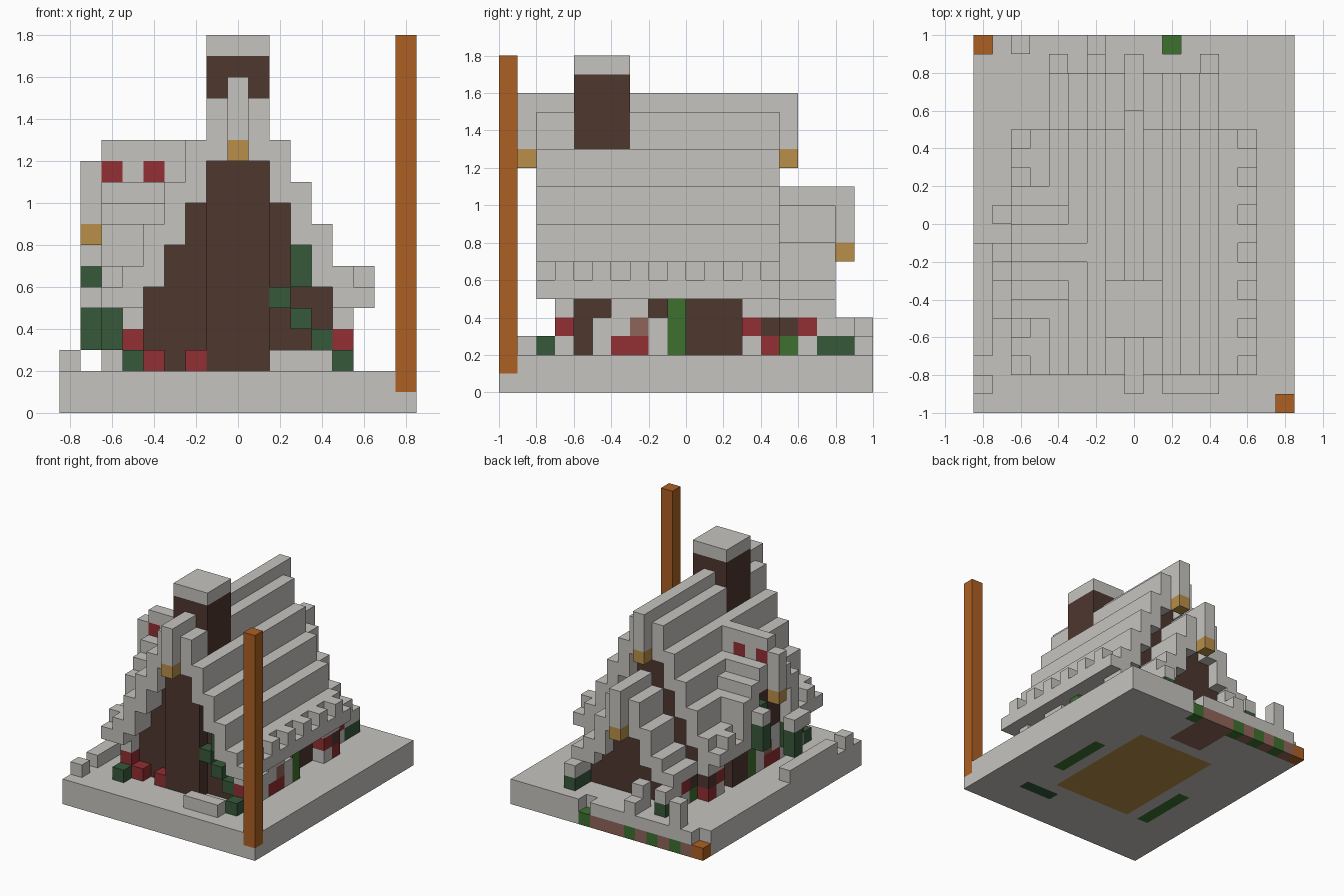
import bpy
import bmesh
from mathutils import Vector

cube = bpy.data.objects.get("Cube")
if cube:
    bpy.data.objects.remove(cube, do_unlink=True)

UNIT = 0.1
COLOURS = {
    "snow": (.56, .55, .52), "timber": (.077, .038, .028),
    "berry": (.29, .028, .033), "pine": (.037, .098, .042),
    "grass": (.048, .162, .028), "gold": (.48, .275, .065),
    "orange": (.418, .117, .017), "dirt": (.279, .13, .102),
}
materials = {}
for name, rgb in COLOURS.items():
    mat = bpy.data.materials.new(name)
    mat.use_nodes = True
    mat.diffuse_color = (*rgb, 1)
    mat.node_tree.nodes["Principled BSDF"].inputs["Base Color"].default_value = (*rgb, 1)
    materials[name] = mat

blocks = {}


def span(value):
    """A single cell or an inclusive pair of cells."""
    first, last = value if isinstance(value, tuple) else (value, value)
    return range(first, last + 1)


def fill(part, colour, xs, ys, zs):
    for x in span(xs):
        for y in span(ys):
            for z in span(zs):
                blocks[x, y, z] = (part, colour)


def carve(x, y, z):
    blocks.pop((x, y, z), None)


def both(part, colour, x, ys, zs):
    for side in (-1, 1):
        fill(part, colour, side * x, ys, zs)


# Snowy ground slab with the floor, path and grass set into its underside
fill("ground", "snow", (-8, 8), (-10, 9), (0, 1))
fill("house_floor", "gold", (-3, 3), (-5, 4), 0)
fill("back_path", "dirt", (-1, 1), (6, 9), 0)
fill("grass_strip", "grass", 5, (-3, 1), 0)
fill("grass_strip", "grass", -5, (-5, -1), 0)
fill("shrub_roots", "pine", (3, 5), -7, 0)
for x in (-2, -4, -6):
    fill("back_verge", "grass", x, 9, 0)
    fill("back_verge", "dirt", x - 1, 9, 0)
fill("back_verge", "grass", 2, 9, 0)
carve(2, 9, 1)

# Corner posts
carve(8, -10, 1)
fill("tall_post", "orange", 8, -10, (1, 17))
fill("low_post", "orange", -8, 9, 0)
carve(-8, 9, 1)

# Main house walls, stepped to follow the roof
both("side_wall", "timber", 4, (-6, 3), (2, 5))
for y in (-6, 3):
    fill("gable_wall", "timber", 0, y, (2, 12))
    for x in range(1, 5):
        both("gable_wall", "timber", x, y, (2, 13 - 2 * x))
fill("front_door", "timber", (-1, 1), -7, (2, 11))

# Main roof in stepped strips, ridge beam and notched eaves
for x in range(1, 5):
    both("main_roof", "snow", x, (-8, 4), (14 - 2 * x, 16 - 2 * x))
both("main_roof", "snow", 5, (-8, 4), (5, 6))
both("eaves", "snow", 6, (-8, 4), 5)
for y in range(-7, 4, 2):
    both("eaves", "snow", 6, y, 6)
fill("main_ridge", "snow", 0, (-9, 5), (13, 15))
for y in (-9, 5):
    fill("ridge_lantern", "gold", 0, y, 12)

# Back wing
for y in (5, 6):
    fill("back_wall", "timber", (-1, 1), y, (2, 7))
    fill("back_wall", "timber", (-2, 2), y, (2, 5))
    fill("back_wall", "timber", (-3, 3), y, (2, 3))
for x, low, high in ((1, 7, 9), (2, 5, 7), (3, 4, 5), (4, 4, 4)):
    both("back_roof", "snow", x, (5, 7), (low, high))
fill("back_ridge", "snow", 0, (5, 8), (8, 10))
fill("back_lantern", "gold", 0, 8, 7)

# Chimney with a snow cap
fill("chimney", "timber", (-1, 1), (-6, -4), (13, 16))
fill("chimney_cap", "snow", (-1, 1), (-6, -4), 17)
fill("main_ridge", "snow", 0, -6, (13, 15))

# Side dormer: stepped roof about its own ridge
DORMER = -2
for step, low, high, inner in ((3, 6, 8, -4), (2, 8, 9, -3), (1, 9, 10, -3), (0, 11, 12, -2)):
    for y in (DORMER - step, DORMER + step):
        fill("dormer_wall", "timber", -5, y, (2, low - 1))
        fill("dormer_roof", "snow", (-6, inner), y, (low, high))
for y in range(DORMER - 2, DORMER + 3):
    for z in (5, 6):
        carve(-6, y, z)
for x in (-6, -4):
    fill("dormer_berries", "berry", x, DORMER, 11)
fill("dormer_finial", "snow", -7, DORMER, (9, 11))
fill("dormer_lantern", "gold", -7, DORMER, 8)

# Climbing shrubs with snow below the dormer
fill("dormer_shrub", "pine", -7, 0, (5, 6))
fill("dormer_shrub", "snow", -7, 0, 7)
fill("dormer_shrub", "pine", -6, (-1, 0), (5, 7))
fill("dormer_shrub", "pine", -7, -4, (3, 4))
fill("dormer_shrub", "snow", -7, (-5, -4), 5)
fill("dormer_shrub", "pine", -6, -5, (3, 4))
fill("dormer_shrub", "snow", -6, 1, 5)

# Planting beside the walls: one row of letters per layer, front to back
LETTERS = {"s": "snow", "b": "berry", "p": "pine", "g": "grass", "d": "dirt", "t": "timber"}
LAYERS = ("ps.sbbsg...sbgspp",
          "..r.ssdsg...bttbss".replace("..r", ".b"),
          ".s..ss.g...sssss".replace("ss.g", "ss.g"))
for layer, row in enumerate(LAYERS):
    for i, letter in enumerate(row):
        if letter in LETTERS:
            y = i - 8
            both("wall_planting", LETTERS[letter], 5 if y < 5 else 4, y, 2 + layer)

# Front vine, berries and snow drifts
for x, low, high in ((2, 5, 5), (3, 6, 8), (3, 4, 4), (4, 3, 3)):
    fill("front_vine", "pine", x, -7, (low, high))
for x in (-4, -2):
    fill("front_berries", "berry", x, -7, 2)
fill("front_drift", "snow", (2, 4), -9, 2)
fill("side_drift", "snow", -8, (-7, -5), 2)
fill("side_drift", "snow", -8, -9, 2)
fill("side_drift", "snow", -8, (-4, -2), 2)
fill("back_drift", "snow", -6, 9, (2, 3))
fill("back_drift", "snow", -2, (8, 9), 2)
fill("back_drift", "snow", -2, 8, 3)

# Turn the blocks of each part into one mesh of its outer faces
AXES = [Vector(v) for v in ((1, 0, 0), (0, 1, 0), (0, 0, 1))]
names = list(COLOURS)
parts = {}
for cell, (part, colour) in blocks.items():
    parts.setdefault(part, []).append((cell, colour))

for part, cells in parts.items():
    bm = bmesh.new()
    for cell, colour in cells:
        centre = Vector(cell) + Vector((0, .5, .5))
        for a in range(3):
            u, v = AXES[(a + 1) % 3] / 2, AXES[(a + 2) % 3] / 2
            for sign in (-1, 1):
                n = AXES[a] * sign
                if tuple(int(c) for c in Vector(cell) + n) in blocks:
                    continue
                mid = centre + n / 2
                corners = [mid - u - v, mid + u - v, mid + u + v, mid - u + v]
                if sign < 0:
                    corners.reverse()
                face = bm.faces.new([bm.verts.new(c * UNIT) for c in corners])
                face.material_index = names.index(colour)
    bmesh.ops.remove_doubles(bm, verts=bm.verts[:], dist=UNIT / 100)
    mesh = bpy.data.meshes.new(part)
    bm.to_mesh(mesh)
    bm.free()
    for name in names:
        mesh.materials.append(materials[name])
    bpy.context.collection.objects.link(bpy.data.objects.new(part, mesh))
